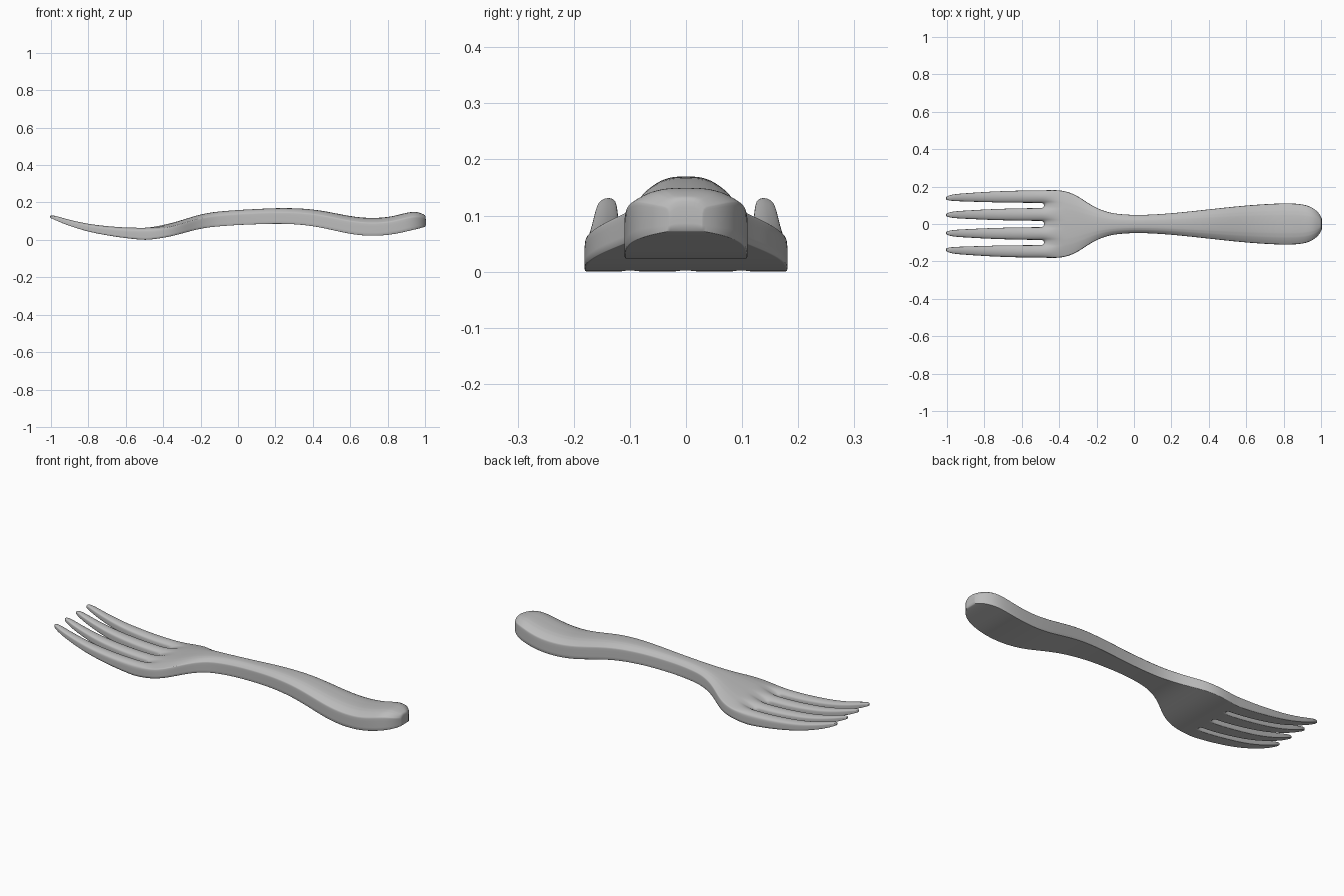
import bpy
import bmesh

if "Cube" in bpy.data.objects:
    bpy.data.objects.remove(bpy.data.objects["Cube"], do_unlink=True)

# Tines: x, underside z, top z, taper towards the tip
TINES = [
    (-1.004, 0.118, 0.131, 0.88), (-0.99, 0.112, 0.133, 0.68),
    (-0.96, 0.098, 0.125, 0.50), (-0.90, 0.074, 0.108, 0.39),
    (-0.80, 0.043, 0.086, 0.22), (-0.70, 0.024, 0.075, 0.10),
    (-0.60, 0.009, 0.068, 0.03), (-0.51, 0.000, 0.067, 0.0),
]
# Head and handle: x, underside z, top z, half width
BODY = [
    (-0.48, 0.001, 0.068, 0.180), (-0.45, 0.004, 0.072, 0.181),
    (-0.40, 0.011, 0.080, 0.181), (-0.35, 0.021, 0.091, 0.172),
    (-0.30, 0.034, 0.106, 0.149), (-0.25, 0.048, 0.122, 0.114),
    (-0.20, 0.060, 0.136, 0.085), (-0.15, 0.068, 0.146, 0.066),
    (-0.10, 0.073, 0.152, 0.054), (0.00, 0.080, 0.160, 0.047),
    (0.10, 0.084, 0.165, 0.050), (0.20, 0.087, 0.170, 0.057),
    (0.30, 0.085, 0.170, 0.067), (0.40, 0.075, 0.164, 0.078),
    (0.50, 0.054, 0.147, 0.089), (0.60, 0.031, 0.126, 0.099),
    (0.70, 0.020, 0.115, 0.106), (0.80, 0.025, 0.120, 0.111),
    (0.87, 0.038, 0.137, 0.109), (0.92, 0.050, 0.150, 0.102),
    (0.96, 0.059, 0.150, 0.085), (0.99, 0.067, 0.138, 0.058),
    (1.004, 0.072, 0.130, 0.030),
]
BASE = (0.017, 0.085, 0.113, 0.180)    # tine edges at the root
TIP = (0.045, 0.051, 0.132, 0.140)     # tine edges at the tip
LINES = (-1, -0.75, 0, 0.75, 1)        # lengthwise lines across each tine
EDGE_DROP = 0.28                       # how far the rim lies below the crown


def tine_lines(taper):
    """Return (y, local position) for all lines across the four tines."""
    e = [a + (b - a) * taper for a, b in zip(BASE, TIP)]
    spans = [(-e[3], -e[2]), (-e[1], -e[0]), (e[0], e[1]), (e[2], e[3])]
    return [((a + b) / 2 + u * (b - a) / 2, u) for a, b in spans for u in LINES]


def row_points(row, is_tine):
    """Top and underside points of one cross-section."""
    x, low, high, shape = row
    blend = 0 if is_tine else min(1, max(0, (x + 0.48) / 0.08))
    points = []
    for y, u in tine_lines(shape if is_tine else 0):
        f = y / BASE[3]
        if not is_tine:
            y = f * shape
        dome = (1 - blend) * abs(u) ** 3 + blend * abs(f) ** 3
        top = high - EDGE_DROP * (high - low) * dome
        points.append(((x, y, top), (x, y, low)))
    return points


rows = [row_points(r, True) for r in TINES] + [row_points(r, False) for r in BODY]
columns = len(rows[0])

# Plan cells, leaving the three slots between the tines open
cells = []
for i in range(len(rows) - 1):
    for j in range(columns - 1):
        slot = j % 5 == 4
        if not (slot and i < len(TINES)):
            cells.append([(i, j), (i + 1, j), (i + 1, j + 1), (i, j + 1)])

bm = bmesh.new()
verts = {}
for cell in cells:
    for key in cell:
        if key not in verts:
            i, j = key
            verts[key] = [bm.verts.new(p) for p in rows[i][j]]

# Crown, underside and the wall around the outline
border = set()
for cell in cells:
    bm.faces.new([verts[k][0] for k in cell])
    bm.faces.new([verts[k][1] for k in reversed(cell)])
    for n in range(4):
        a, b = cell[n], cell[(n + 1) % 4]
        if (b, a) in border:
            border.remove((b, a))
        else:
            border.add((a, b))
for a, b in sorted(border):
    bm.faces.new([verts[b][0], verts[a][0], verts[a][1], verts[b][1]])

# Firm lower rim, softer upper rim
crease = bm.edges.layers.float.new("crease_edge")
for a, b in border:
    for side, value in ((0, 0.3), (1, 0.75)):
        edge = bm.edges.get((verts[a][side], verts[b][side]))
        edge[crease] = value

bmesh.ops.recalc_face_normals(bm, faces=bm.faces[:])
for face in bm.faces:
    face.smooth = True

mesh = bpy.data.meshes.new("fork")
bm.to_mesh(mesh)
bm.free()
fork = bpy.data.objects.new("fork", mesh)
bpy.context.collection.objects.link(fork)

subdivision = fork.modifiers.new("Smooth form", "SUBSURF")
subdivision.levels = 2
subdivision.render_levels = 2

# Plain grey metal colour
grey = bpy.data.materials.new("grey")
grey.use_nodes = True
colour = (0.5, 0.5, 0.5, 1)
grey.diffuse_color = colour
grey.node_tree.nodes["Principled BSDF"].inputs["Base Color"].default_value = colour
mesh.materials.append(grey)
